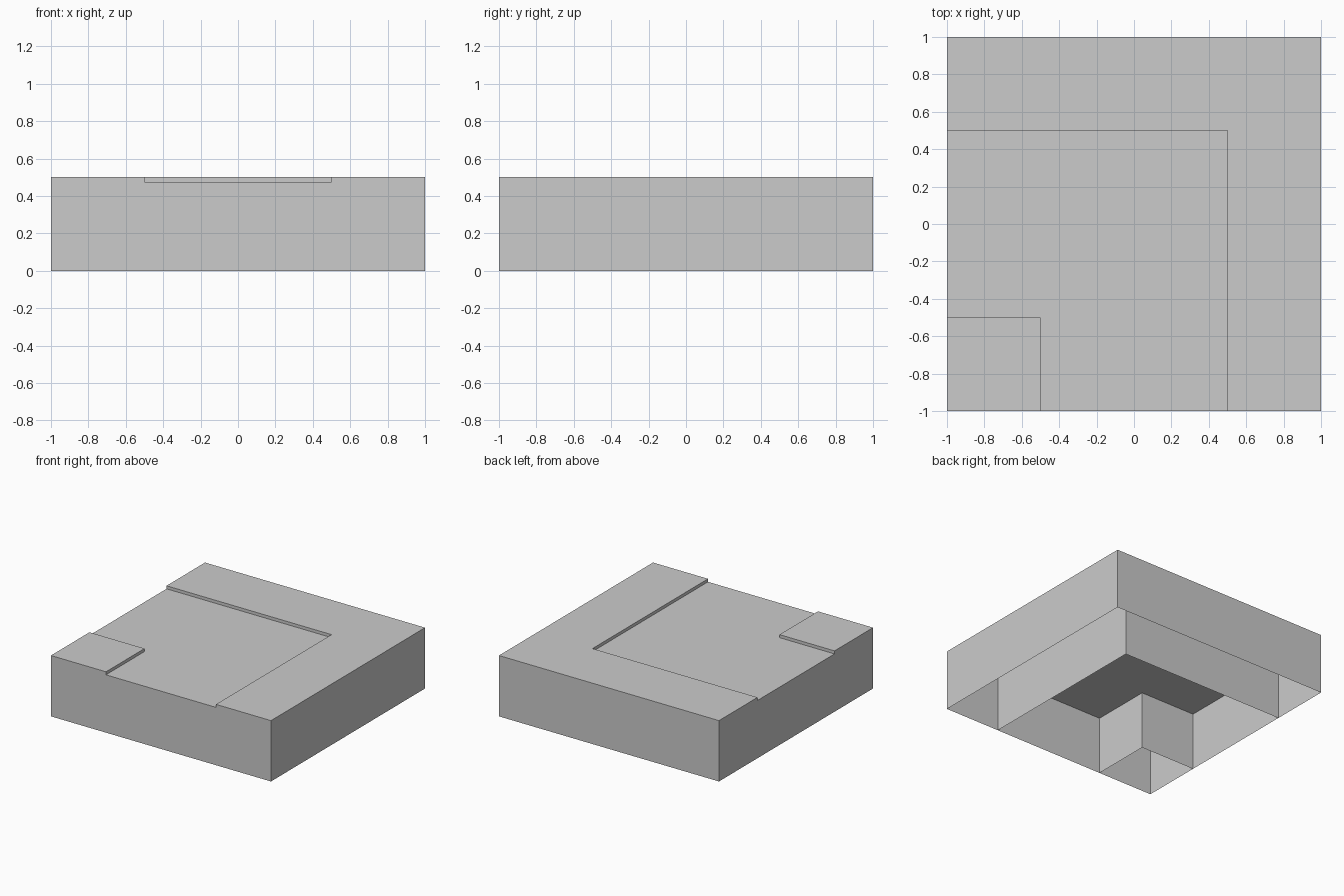
import bpy
import bmesh

cube = bpy.data.objects.get("Cube")
if cube:
    bpy.data.objects.remove(cube, do_unlink=True)

# Single flat grey
grey = bpy.data.materials.new("plain grey")
grey.use_nodes = True
colour = (0.6, 0.6, 0.6, 1)
grey.diffuse_color = colour
grey.node_tree.nodes["Principled BSDF"].inputs["Base Color"].default_value = colour

KERB_TOP, ROAD_TOP = 0.5, 0.475


def open_shell(name, outline, height, walled=lambda a, b: True):
    """Flat top with thin skirt walls down to the ground and no underside."""
    bm = bmesh.new()
    top = [bm.verts.new((x, y, height)) for x, y in outline]
    base = [bm.verts.new((x, y, 0)) for x, y in outline]
    bm.faces.new(top)
    for i in range(len(outline)):
        j = (i + 1) % len(outline)
        if walled(outline[i], outline[j]):
            bm.faces.new((top[j], top[i], base[i], base[j]))
    bmesh.ops.delete(bm, geom=[v for v in bm.verts if not v.link_faces], context="VERTS")
    mesh = bpy.data.meshes.new(name)
    bm.to_mesh(mesh)
    bm.free()
    mesh.materials.append(grey)
    obj = bpy.data.objects.new(name, mesh)
    bpy.context.collection.objects.link(obj)
    return obj


def on_tile_edge(a, b):
    """True where an outline segment lies along the outer edge of the tile."""
    return any(a[k] == b[k] and abs(a[k]) == 1 for k in (0, 1))


# Raised pavements: L-shaped outer bend and small inner corner
open_shell("outer_pavement",
           [(0.5, -1), (1, -1), (1, 1), (-1, 1), (-1, 0.5), (0.5, 0.5)], KERB_TOP)
open_shell("inner_pavement",
           [(-1, -1), (-0.5, -1), (-0.5, -0.5), (-1, -0.5)], KERB_TOP)

# Sunken road bend; its sides are shared with the pavement walls
open_shell("road_bend",
           [(-0.5, -1), (0.5, -1), (0.5, 0.5), (-1, 0.5), (-1, -0.5), (-0.5, -0.5)],
           ROAD_TOP, on_tile_edge)
